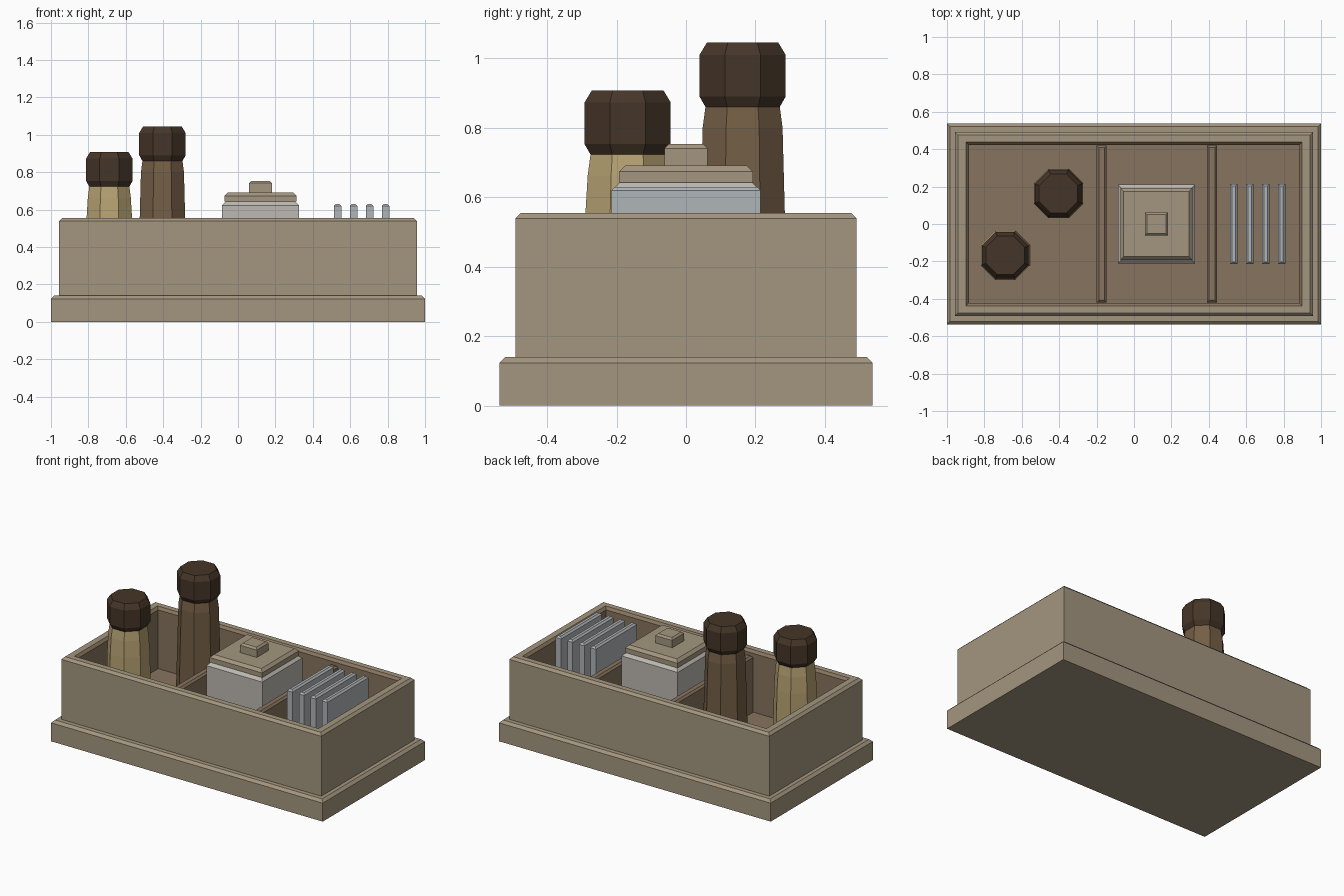
import bpy, bmesh, math

if "Cube" in bpy.data.objects:
    bpy.data.objects.remove(bpy.data.objects["Cube"])


def material(name, r, g, b):
    m = bpy.data.materials.new(name)
    m.diffuse_color = (r, g, b, 1)
    m.use_nodes = True
    m.node_tree.nodes["Principled BSDF"].inputs["Base Color"].default_value = m.diffuse_color
    return m


TAN = material("tan", 0.372, 0.307, 0.214)
BROWN = material("brown", 0.245, 0.175, 0.113)
STONE = material("pale_stone", 0.51, 0.485, 0.445)
STEEL = material("steel", 0.43, 0.46, 0.48)
DARK = material("dark_cap", 0.06, 0.036, 0.021)
AMBER = material("dark_bottle_brown", 0.175, 0.113, 0.061)
STRAW = material("pale_bottle_straw", 0.477, 0.367, 0.171)


def loft(name, loops, mats, cx=0, cy=0, inner_from=None):
    """Stack rings of points and cap both ends; late bands may use a second material."""
    bm = bmesh.new()
    rings = [[bm.verts.new((x + cx, y + cy, z)) for x, y, z in lp] for lp in loops]
    n = len(rings[0])
    bm.faces.new(rings[0][::-1])
    for k, (a, b) in enumerate(zip(rings, rings[1:])):
        for i in range(n):
            j = (i + 1) % n
            f = bm.faces.new((a[i], a[j], b[j], b[i]))
            if inner_from is not None and k >= inner_from:
                f.material_index = 1
    top = bm.faces.new(rings[-1])
    top.material_index = 1 if inner_from is not None else 0
    bmesh.ops.recalc_face_normals(bm, faces=bm.faces)
    me = bpy.data.meshes.new(name)
    bm.to_mesh(me)
    bm.free()
    for m in mats:
        me.materials.append(m)
    ob = bpy.data.objects.new(name, me)
    bpy.context.collection.objects.link(ob)
    return ob


def rect(hx, hy, z):
    return [(-hx, -hy, z), (hx, -hy, z), (hx, hy, z), (-hx, hy, z)]


def octagon(apothem, z):
    r = apothem / math.cos(math.pi / 8)
    return [(r * math.cos(math.pi / 8 + i * math.pi / 4),
             r * math.sin(math.pi / 8 + i * math.pi / 4), z) for i in range(8)]


def block(name, cx, cy, hx, hy, z0, z1, c, mat):
    """Box with a chamfered top edge."""
    return loft(name, [rect(hx, hy, z0), rect(hx, hy, z1 - c),
                       rect(hx - c, hy - c, z1)], [mat], cx, cy)


FLOOR = 0.148

# plinth and open tray with brown interior
block("plinth", 0, 0, 1.0, 0.5375, 0, 0.14, 0.017, TAN)
loft("tray", [rect(0.957, 0.491, 0.13), rect(0.957, 0.491, 0.539),
              rect(0.941, 0.475, 0.555), rect(0.899, 0.438, 0.555),
              rect(0.883, 0.422, 0.539), rect(0.883, 0.422, FLOOR)],
     [TAN, BROWN], inner_from=3)

# compartment dividers
for i, x in enumerate((-0.173, 0.417)):
    block(f"divider_{i + 1}", x, 0, 0.027, 0.42, FLOOR, 0.525, 0.012, BROWN)

# lidded dish
block("dish", 0.12, 0, 0.206, 0.21, FLOOR, 0.643, 0.02, STONE)
block("dish_lid", 0.12, 0, 0.193, 0.193, 0.643, 0.692, 0.018, TAN)
block("lid_knob", 0.12, 0, 0.062, 0.062, 0.692, 0.753, 0.012, TAN)

# upright slats
for i in range(4):
    block(f"slat_{i + 1}", 0.533 + i * 0.0853, 0, 0.02, 0.215, FLOOR, 0.63, 0.011, STEEL)

# two octagonal bottles, wider at the foot, with caps
for name, x, y, top, mat in (("pale_bottle", -0.688, -0.168, 0.723, STRAW),
                             ("dark_bottle", -0.404, 0.163, 0.86, AMBER)):
    loft(name, [octagon(0.131, FLOOR), octagon(0.1215, 0.555),
                octagon(0.115, top - 0.06), octagon(0.107, top)], [mat], x, y)
    loft(name + "_cap", [octagon(0.107, top), octagon(0.124, top + 0.03),
                         octagon(0.124, top + 0.15), octagon(0.103, top + 0.185)],
         [DARK], x, y)
